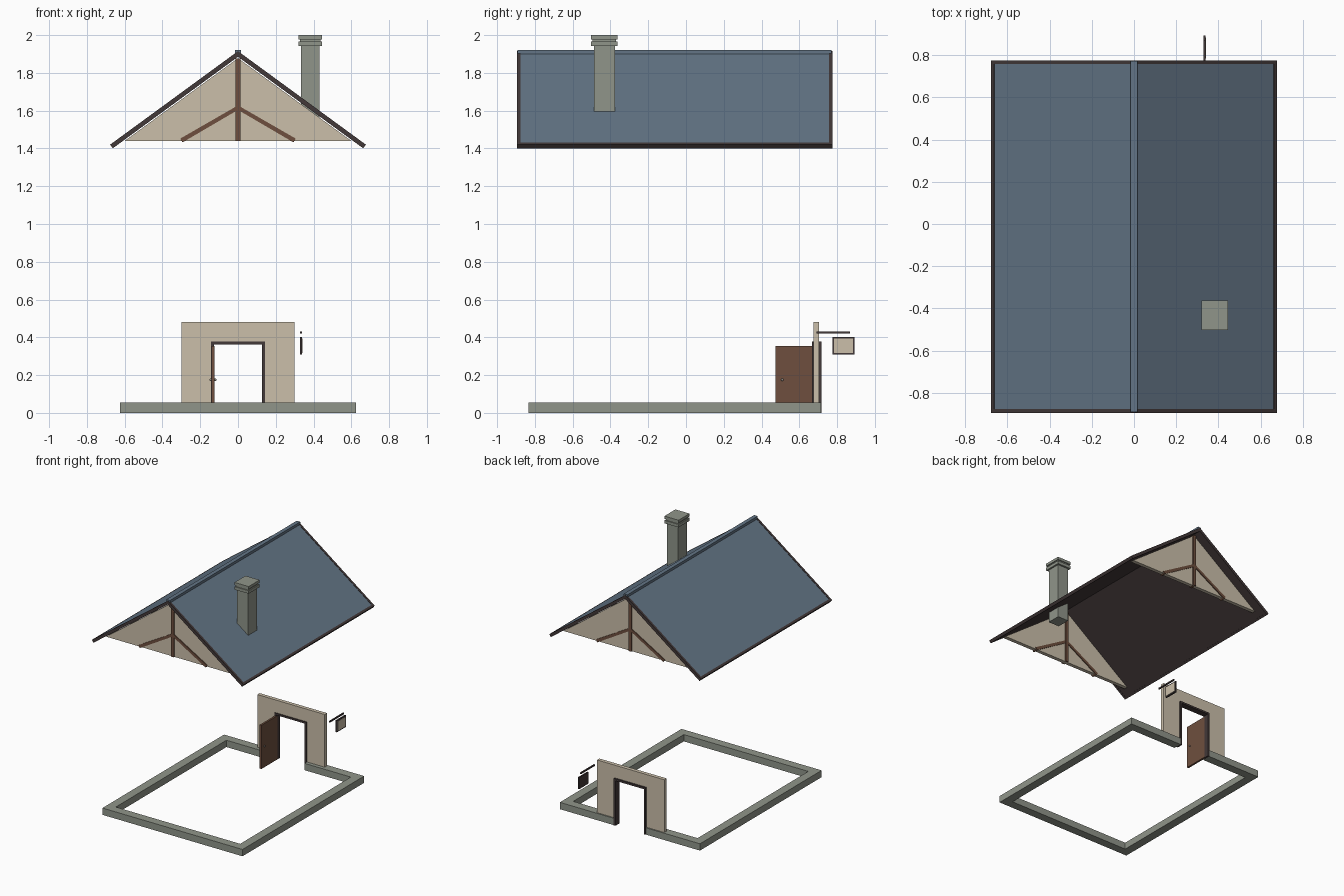
import bpy, bmesh
from mathutils import Vector

cube = bpy.data.objects.get("Cube")
if cube:
    bpy.data.objects.remove(cube, do_unlink=True)


def material(name, hex_code):
    rgb = [int(hex_code[i:i + 2], 16) / 255 for i in (0, 2, 4)]
    lin = [c / 12.92 if c < 0.04 else ((c + 0.055) / 1.055) ** 2.4 for c in rgb]
    m = bpy.data.materials.new(name)
    m.use_nodes = True
    m.diffuse_color = (*lin, 1)
    m.node_tree.nodes["Principled BSDF"].inputs["Base Color"].default_value = (*lin, 1)
    return m


PLASTER = material("plaster", "cbbfaa")
STONE = material("grey stone", "90958a")
SLATE = material("slate blue", "637586")
DARK = material("dark timber", "423838")
WOOD = material("brown wood", "6e4f3e")
METAL = material("metal", "8c8680")


def prism(name, outline, y0, y1, mat):
    """Extrude an x-z outline from y0 to y1."""
    bm = bmesh.new()
    face = bm.faces.new([bm.verts.new((x, y0, z)) for x, z in outline])
    ext = bmesh.ops.extrude_face_region(bm, geom=[face])["geom"]
    verts = [v for v in ext if isinstance(v, bmesh.types.BMVert)]
    bmesh.ops.translate(bm, verts=verts, vec=(0, y1 - y0, 0))
    bmesh.ops.recalc_face_normals(bm, faces=bm.faces)
    mesh = bpy.data.meshes.new(name)
    bm.to_mesh(mesh)
    bm.free()
    mesh.materials.append(mat)
    obj = bpy.data.objects.new(name, mesh)
    bpy.context.collection.objects.link(obj)
    return obj


def box(name, x, y, z, mat):
    return prism(name, [(x[0], z[0]), (x[1], z[0]), (x[1], z[1]), (x[0], z[1])],
                 y[0], y[1], mat)


SIDES = {"left": 1, "right": -1}
MID = -0.06             # middle of the building along y
BASE_X, BASE_Y = 0.625, 0.775
RIM, BASE_TOP = 0.07, 0.055
DOOR_X = 0.142          # half width of the doorway
SLOPE, APEX = 0.731, 1.915

# Foundation ring, open at the doorway
front, back = MID - BASE_Y, MID + BASE_Y
inner = BASE_X - RIM
box("foundation_front", (-BASE_X, BASE_X), (front, front + RIM), (0, BASE_TOP), STONE)
for side, s in SIDES.items():
    box("foundation_" + side, (s * inner, s * BASE_X), (front + RIM, back - RIM),
        (0, BASE_TOP), STONE)
    box("foundation_back_" + side, (s * DOOR_X, s * BASE_X), (back - RIM, back),
        (0, BASE_TOP), STONE)

# Back wall with a doorway cut into its outline
wall = [(-0.3, BASE_TOP), (-0.3, 0.48), (0.3, 0.48), (0.3, BASE_TOP),
        (DOOR_X, BASE_TOP), (DOOR_X, 0.378), (-DOOR_X, 0.378), (-DOOR_X, BASE_TOP)]
prism("door_wall", wall, 0.675, 0.705, PLASTER)

# Door frame
frame = [(-DOOR_X, 0), (-DOOR_X, 0.378), (DOOR_X, 0.378), (DOOR_X, 0),
         (0.127, 0), (0.127, 0.363), (-0.127, 0.363), (-0.127, 0)]
prism("door_frame", frame, 0.668, 0.718, DARK)

# Open door with a knob on each face
box("door", (-0.14, -0.124), (0.475, 0.68), (0.003, 0.355), WOOD)
for side, x in (("inner", -0.12), ("outer", -0.144)):
    bpy.ops.mesh.primitive_uv_sphere_add(segments=10, ring_count=6, radius=0.007,
                                         location=(x, 0.51, 0.175))
    knob = bpy.context.object
    knob.name = "door_knob_" + side
    knob.data.materials.append(METAL)
    bpy.ops.object.shade_smooth()

# Hanging sign: bar, dark board and a pale inset plate on one face
box("sign_bar", (0.329, 0.339), (0.69, 0.868), (0.419, 0.43), DARK)
box("sign_board", (0.328, 0.339), (0.775, 0.892), (0.308, 0.402), DARK)
box("sign_panel", (0.338, 0.342), (0.784, 0.883), (0.317, 0.393), PLASTER)

# Gables with a king post and two braces
for end, y in (("front", MID - 0.75), ("back", MID + 0.75)):
    prism("gable_" + end, [(-0.6, 1.44), (0.6, 1.44), (0, 1.878)],
          y - 0.015, y + 0.015, PLASTER)
    box("king_post_" + end, (-0.013, 0.013), (y - 0.025, y + 0.025), (1.44, 1.875), WOOD)
    for side, s in SIDES.items():
        brace = [(0, 1.628), (s * 0.306, 1.452), (s * 0.294, 1.432), (0, 1.604)]
        prism(f"brace_{end}_{side}", brace, y - 0.022, y + 0.022, WOOD)


def slope_strip(s, x0, x1, lift, thick):
    """Outline of a strip lying on one roof slope; its eave end is square."""
    def top(x):
        return APEX + lift - SLOPE * x
    drop = thick / 0.807
    cut = thick * 0.59
    low = (x1 - cut, top(x1 - cut) - drop)
    inner_x = max(x0 - cut, 0)
    return [(s * x0, top(x0)), (s * x1, top(x1)), (s * low[0], low[1]),
            (s * inner_x, top(inner_x) - drop)]


# Roof slopes: slate on the upper face, dark boards round the edges
Y0, Y1 = MID - 0.835, MID + 0.835
EAVE = 0.677
up = Vector((0, 0, 1))
for side, s in SIDES.items():
    roof = prism("roof_" + side, slope_strip(s, 0, EAVE - 0.008, -0.003, 0.02),
                 Y0 + 0.01, Y1 - 0.01, DARK)
    roof.data.materials.append(SLATE)
    for f in roof.data.polygons:
        f.material_index = int(f.normal.dot(up) > 0.7)
    prism("eave_board_" + side, slope_strip(s, EAVE - 0.014, EAVE, 0, 0.024),
          Y0, Y1, DARK)
    for end, y in (("front", Y0), ("back", Y1 - 0.018)):
        prism(f"barge_board_{end}_{side}", slope_strip(s, 0, EAVE, 0, 0.024),
              y, y + 0.018, DARK)

# Ridge cap
box("ridge_cap", (-0.016, 0.016), (Y0 + 0.004, Y1 - 0.004), (1.9, 1.921), SLATE)

# Chimney shaft and stepped cap
CX, CY = 0.383, -0.432
for name, hx, hy, z in (("chimney_shaft", 0.049, 0.055, (1.49, 1.945)),
                        ("chimney_lower_cap", 0.063, 0.07, (1.942, 1.966)),
                        ("chimney_neck", 0.055, 0.062, (1.966, 1.978)),
                        ("chimney_top_cap", 0.063, 0.07, (1.978, 2.0))):
    box(name, (CX - hx, CX + hx), (CY - hy, CY + hy), z, STONE)
